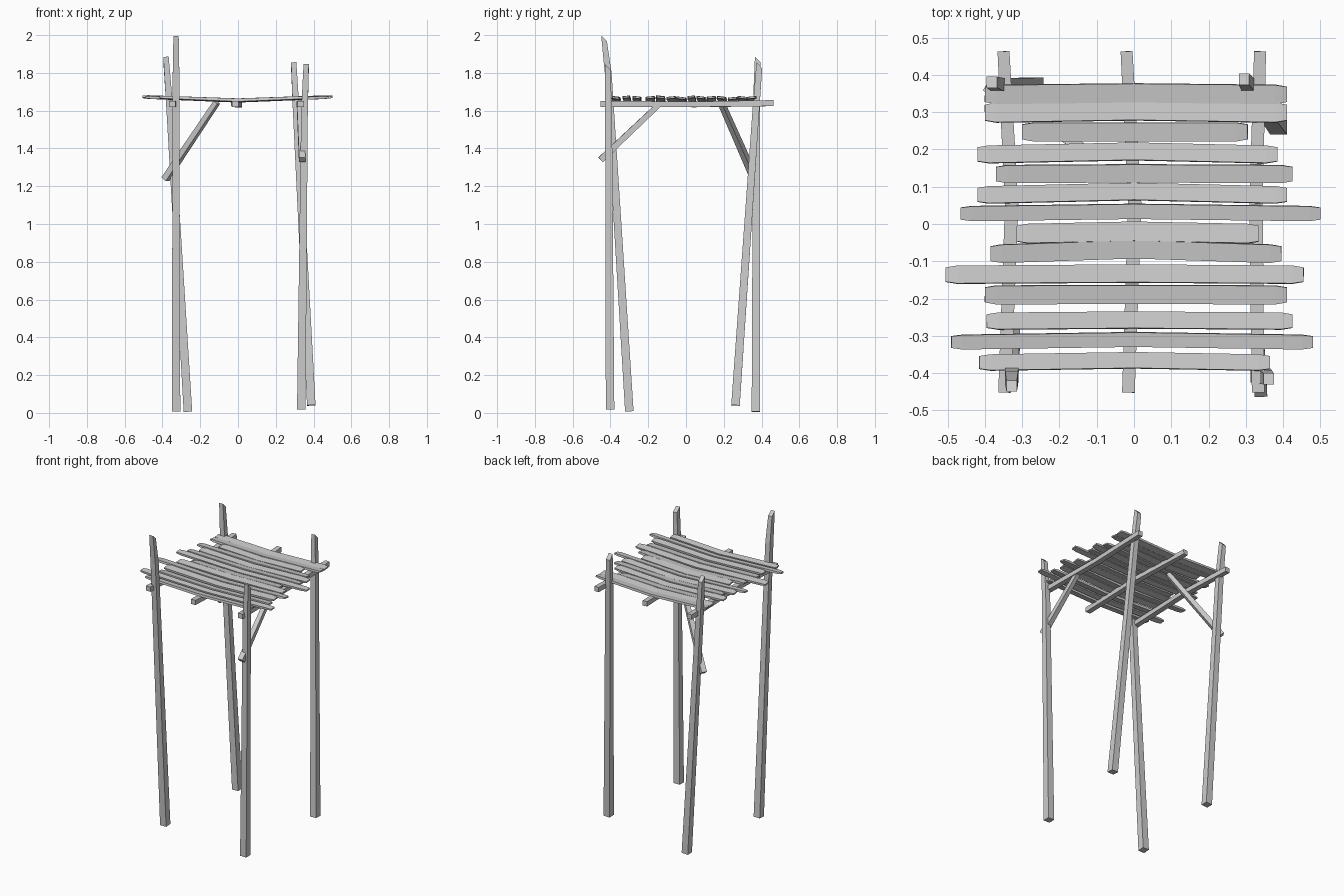
import bpy, bmesh
from mathutils import Vector


def bar(name, pts, sizes, up=(0, 0, 1), slant=0.0):
    """Square-section timber through pts; sizes = (width, depth) at each point."""
    bm = bmesh.new()
    pts = [Vector(p) for p in pts]
    rings = []
    for i, p in enumerate(pts):
        d = (pts[min(i + 1, len(pts) - 1)] - pts[max(i - 1, 0)]).normalized()
        side = d.cross(Vector(up)).normalized()
        top = side.cross(d)
        w, h = sizes[i]
        ring = [bm.verts.new(p + side * w / 2 * a + top * h / 2 * b)
                for a, b in ((-1, -1), (1, -1), (1, 1), (-1, 1))]
        rings.append(ring)
    # sloping cut at the far end
    for v in rings[-1]:
        if v.co.y > pts[-1].y:
            v.co.z -= slant
    for r, s in zip(rings, rings[1:]):
        for k in range(4):
            bm.faces.new((r[k], r[(k + 1) % 4], s[(k + 1) % 4], s[k]))
    bm.faces.new(rings[0][::-1])
    bm.faces.new(rings[-1])
    bmesh.ops.recalc_face_normals(bm, faces=bm.faces)
    me = bpy.data.meshes.new(name)
    bm.to_mesh(me)
    bm.free()
    ob = bpy.data.objects.new(name, me)
    bpy.context.collection.objects.link(ob)
    return ob


# leaning posts, tapering upward
posts = {
    "front_left_post": ((-0.328, -0.30, 0.008), (-0.328, -0.412, 1.80), (-0.328, -0.434, 1.998)),
    "front_right_post": ((0.335, -0.402, 0.018), (0.352, -0.41, 1.60), (0.361, -0.415, 1.847)),
    "back_left_post": ((-0.265, 0.370, 0.006), (-0.364, 0.373, 1.65), (-0.381, 0.38, 1.885)),
    "back_right_post": ((0.388, 0.262, 0.040), (0.308, 0.370, 1.60), (0.295, 0.388, 1.855)),
}
for name, p in posts.items():
    bar(name, p, [(0.045, 0.045), (0.035, 0.036), (0.028, 0.03)], up=(0, 1, 0), slant=0.03)

# three beams under the deck
beams = {
    "left_beam": ((-0.347, -0.452, 1.636), (-0.328, 0.05, 1.634), (-0.35, 0.463, 1.64)),
    "middle_beam": ((-0.015, -0.452, 1.636), (0.002, 0.05, 1.632), (-0.02, 0.463, 1.64)),
    "right_beam": ((0.333, -0.452, 1.636), (0.327, 0.05, 1.634), (0.338, 0.463, 1.64)),
}
for name, p in beams.items():
    bar(name, p, [(0.034, 0.032), (0.036, 0.028), (0.032, 0.032)])

# diagonal braces
bar("front_right_brace", [(0.340, -0.452, 1.340), (0.325, -0.135, 1.640)], [(0.034, 0.034), (0.028, 0.028)])
bar("back_left_brace", [(-0.385, 0.365, 1.237), (-0.112, 0.185, 1.645)], [(0.034, 0.034), (0.028, 0.028)])

# deck planks: y low, y high, x left, x right, mid-span y drift
planks = [
    (0.322, 0.373, -0.40, 0.41, 0.004), (0.272, 0.325, -0.40, 0.41, 0.006),
    (0.222, 0.272, -0.30, 0.305, 0.0), (0.163, 0.210, -0.42, 0.385, 0.008),
    (0.110, 0.158, -0.37, 0.425, 0.002), (0.055, 0.101, -0.42, 0.41, 0.009),
    (0.008, 0.048, -0.465, 0.50, 0.006), (-0.052, 0.0, -0.315, 0.335, 0.006),
    (-0.104, -0.055, -0.385, 0.395, 0.012), (-0.160, -0.112, -0.505, 0.455, 0.003),
    (-0.215, -0.165, -0.40, 0.41, 0.001), (-0.283, -0.238, -0.395, 0.425, 0.003),
    (-0.336, -0.297, -0.49, 0.48, 0.007), (-0.393, -0.350, -0.415, 0.365, 0.006),
]
for i, (y0, y1, x0, x1, drift) in enumerate(planks):
    y, w = (y0 + y1) / 2, y1 - y0
    tilt = (0, 0.12 if i % 2 else -0.1, 1)
    z = 1.654
    sag = lambda x: z + 0.038 * abs(x)
    bar(f"deck_plank_{i + 1}",
        [(x0, y, sag(x0)), (x0 + 0.03, y, sag(x0 + 0.03)), (0, y + drift, z),
         (x1 - 0.03, y, sag(x1 - 0.03)), (x1, y, sag(x1))],
        [(w * 0.8, 0.009), (w, 0.014), (w, 0.016), (w, 0.014), (w * 0.8, 0.009)], up=tilt)
